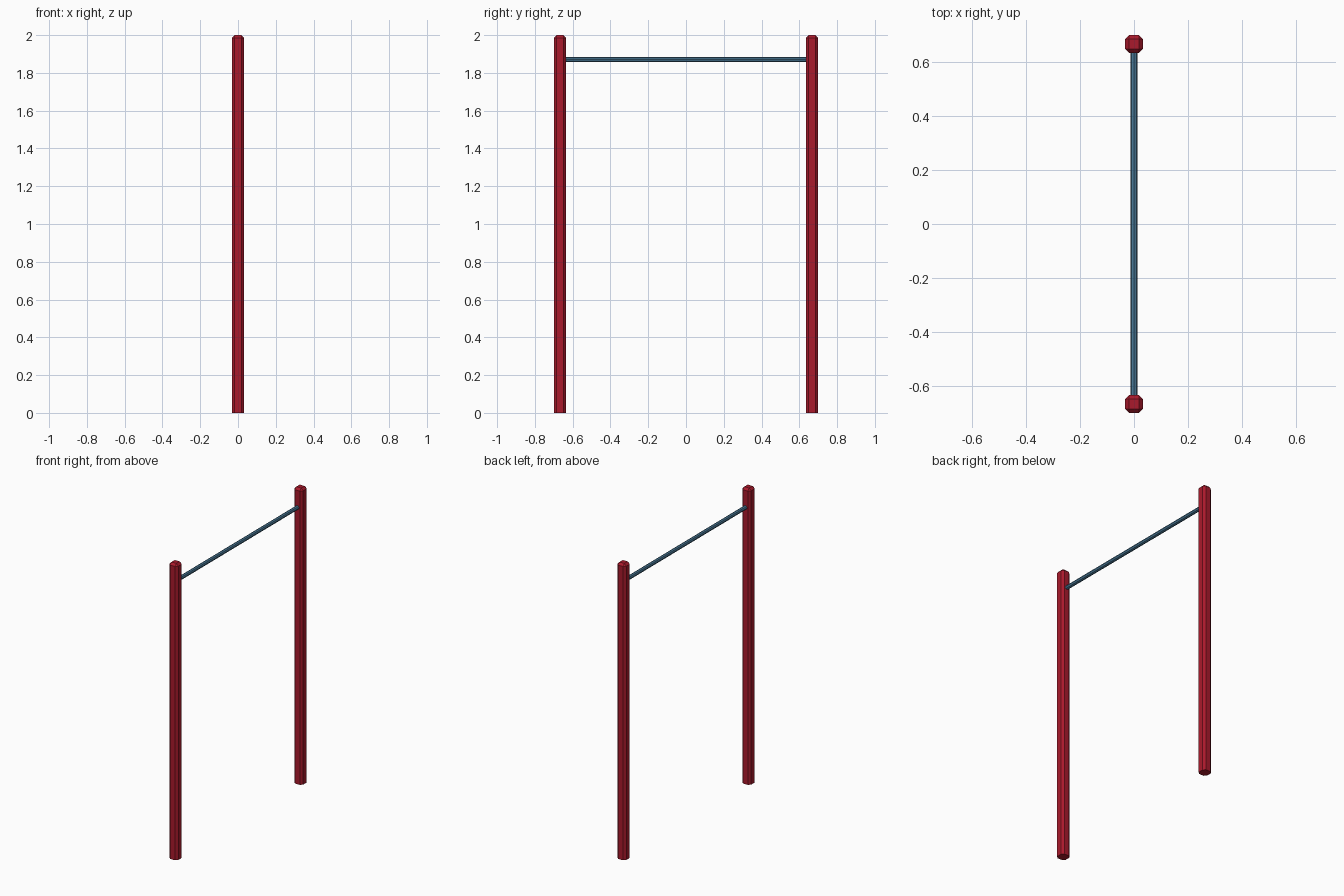
import bpy, bmesh, math

if "Cube" in bpy.data.objects:
    bpy.data.objects.remove(bpy.data.objects["Cube"])


def material(name, color):
    m = bpy.data.materials.new(name)
    m.diffuse_color = color
    m.use_nodes = True
    m.node_tree.nodes["Principled BSDF"].inputs["Base Color"].default_value = m.diffuse_color
    return m


red = material("post_red", (0.40, 0.01, 0.025, 1))
blue = material("bar_blue", (0.07, 0.20, 0.32, 1))

WIDTH, HEIGHT, CHAMFER, POST_Y = 0.066, 2.0, 0.015, 0.667


def make_post(name, y):
    # square post, chamfered on every edge except around the foot
    bpy.ops.mesh.primitive_cube_add(size=1, location=(0, y, HEIGHT / 2))
    ob = bpy.context.object
    ob.name = name
    bm = bmesh.new()
    bm.from_mesh(ob.data)
    bmesh.ops.scale(bm, vec=(WIDTH, WIDTH, HEIGHT), verts=bm.verts)
    edges = [e for e in bm.edges if any(v.co.z > 0 for v in e.verts)]
    bmesh.ops.bevel(bm, geom=edges, offset=CHAMFER, segments=1,
                    profile=0.5, affect='EDGES')
    bm.to_mesh(ob.data)
    bm.free()
    ob.data.materials.append(red)


# Two upright posts
make_post("front_post", -POST_Y)
make_post("back_post", POST_Y)

# Horizontal bar, its ends just let into the posts
bpy.ops.mesh.primitive_cylinder_add(vertices=8, radius=0.0132, depth=1.28,
                                    location=(0, 0, 1.87),
                                    rotation=(math.pi / 2, 0, 0))
bar = bpy.context.object
bar.name = "pull_up_bar"
bar.data.materials.append(blue)
bpy.ops.object.transform_apply(location=False, rotation=True, scale=True)
